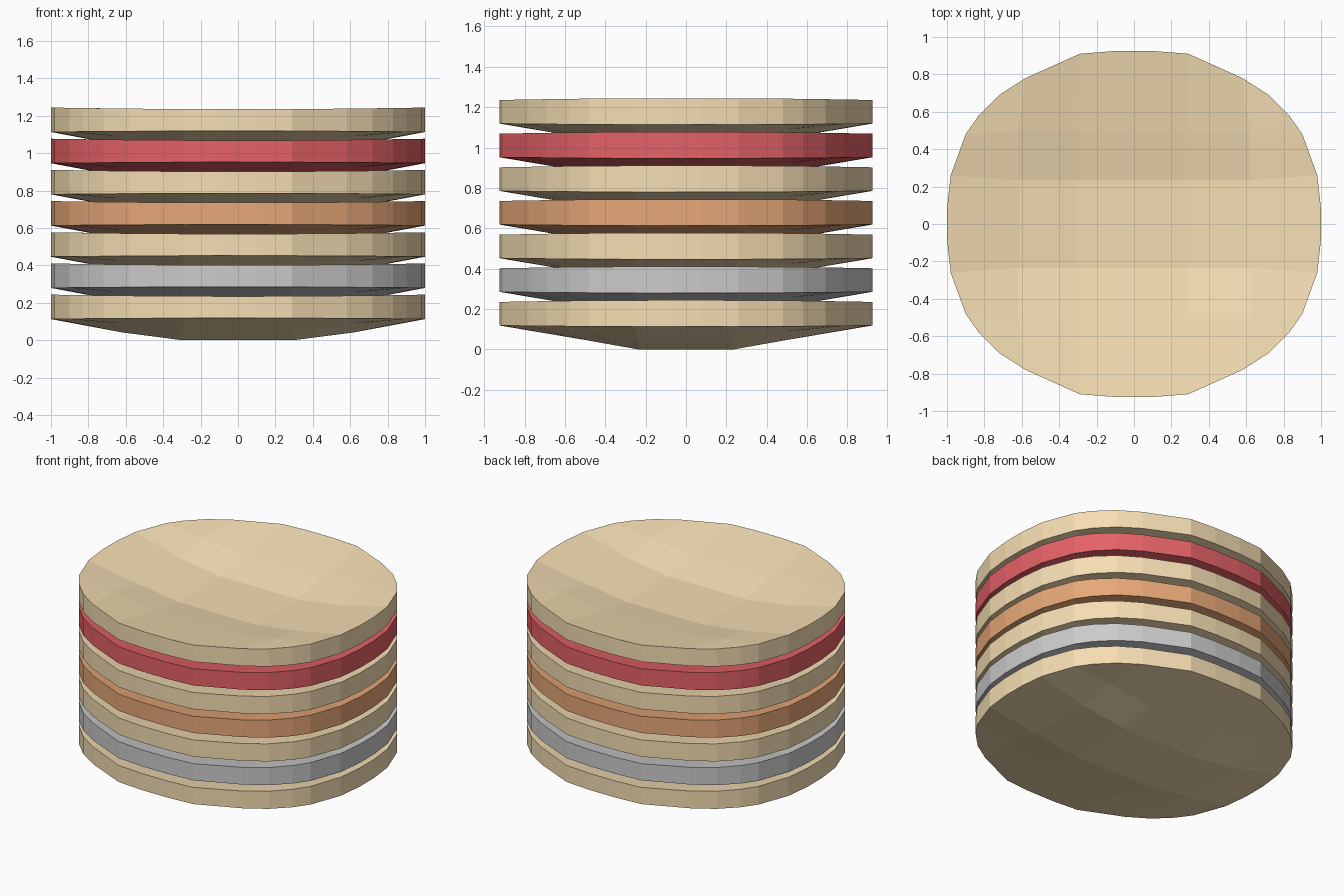
import bpy, bmesh

if "Cube" in bpy.data.objects:
    bpy.data.objects.remove(bpy.data.objects["Cube"])

# One quadrant of the rim outline, mirrored into the full polygon
QUAD = [(1, .08), (.98, .26), (.9, .48), (.83, .58), (.72, .69), (.58, .78), (.29, .91), (.1, .925)]
OUTLINE = (QUAD + [(-x, y) for x, y in reversed(QUAD)]
           + [(-x, -y) for x, y in QUAD] + [(x, -y) for x, y in reversed(QUAD)])
THICK = 0.123
STEP = 0.1667


def linear(c):
    return tuple((v / 255 / 12.92) if v < 11 else ((v / 255 + .055) / 1.055) ** 2.4 for v in c) + (1,)


def material(name, rgb):
    m = bpy.data.materials.new(name)
    m.diffuse_color = linear(rgb)
    m.use_nodes = True
    m.node_tree.nodes["Principled BSDF"].inputs["Base Color"].default_value = m.diffuse_color
    return m


# Shallow faceted dish: outline face cut into a grid, then sagged
def dish_sheet(bm, top):
    verts = [bm.verts.new((x, y, 0)) for x, y in OUTLINE]
    bm.faces.new(verts)
    rim = set(verts)
    for axis, cuts in ((0, (.29, .58)), (1, (.26, .48))):
        for c in cuts:
            for s in (-1, 1):
                co, no = [0, 0, 0], [0, 0, 0]
                co[axis], no[axis] = s * c, 1
                bmesh.ops.bisect_plane(bm, geom=bm.verts[:] + bm.edges[:] + bm.faces[:],
                                       dist=2e-3, plane_co=co, plane_no=no)
    for v in bm.verts:
        x, y = abs(v.co.x), abs(v.co.y)
        if v in rim:
            v.co.z = .235 + .009 * x * x if top else .119 - .006 * x * x
        else:
            outer_x, outer_y = x > .4, y > .4
            v.co.x *= 1.07 if outer_x else 1.02
            v.co.y *= 1.04 if outer_y else .9
            v.co.z = .042 * outer_x + .047 * outer_y + (THICK if top else 0)
    return verts


def make_layer(name, z, mat):
    parts = []
    for top in (False, True):
        bm = bmesh.new()
        dish_sheet(bm, top)
        me = bpy.data.meshes.new(name)
        bm.to_mesh(me)
        bm.free()
        parts.append(me)
    # Join both sheets and bridge the rim wall
    bm = bmesh.new()
    for me in parts:
        bm.from_mesh(me)
    edges = [e for e in bm.edges if e.is_boundary]
    bmesh.ops.bridge_loops(bm, edges=edges)
    bmesh.ops.recalc_face_normals(bm, faces=bm.faces[:])
    me = parts[0]
    bm.to_mesh(me)
    bm.free()
    bpy.data.meshes.remove(parts[1])
    me.materials.append(mat)
    ob = bpy.data.objects.new(name, me)
    ob.location.z = z
    bpy.context.collection.objects.link(ob)


tan = material("tan", (245, 222, 179))
grey = material("grey", (192, 192, 192))
orange = material("orange", (231, 168, 120))
red = material("red", (228, 98, 103))

# Stack, bottom to top
LAYERS = [("bottom_wafer", tan), ("grey_layer", grey), ("lower_wafer", tan), ("orange_layer", orange),
          ("upper_wafer", tan), ("red_layer", red), ("top_wafer", tan)]
for i, (name, mat) in enumerate(LAYERS):
    make_layer(name, i * STEP, mat)
